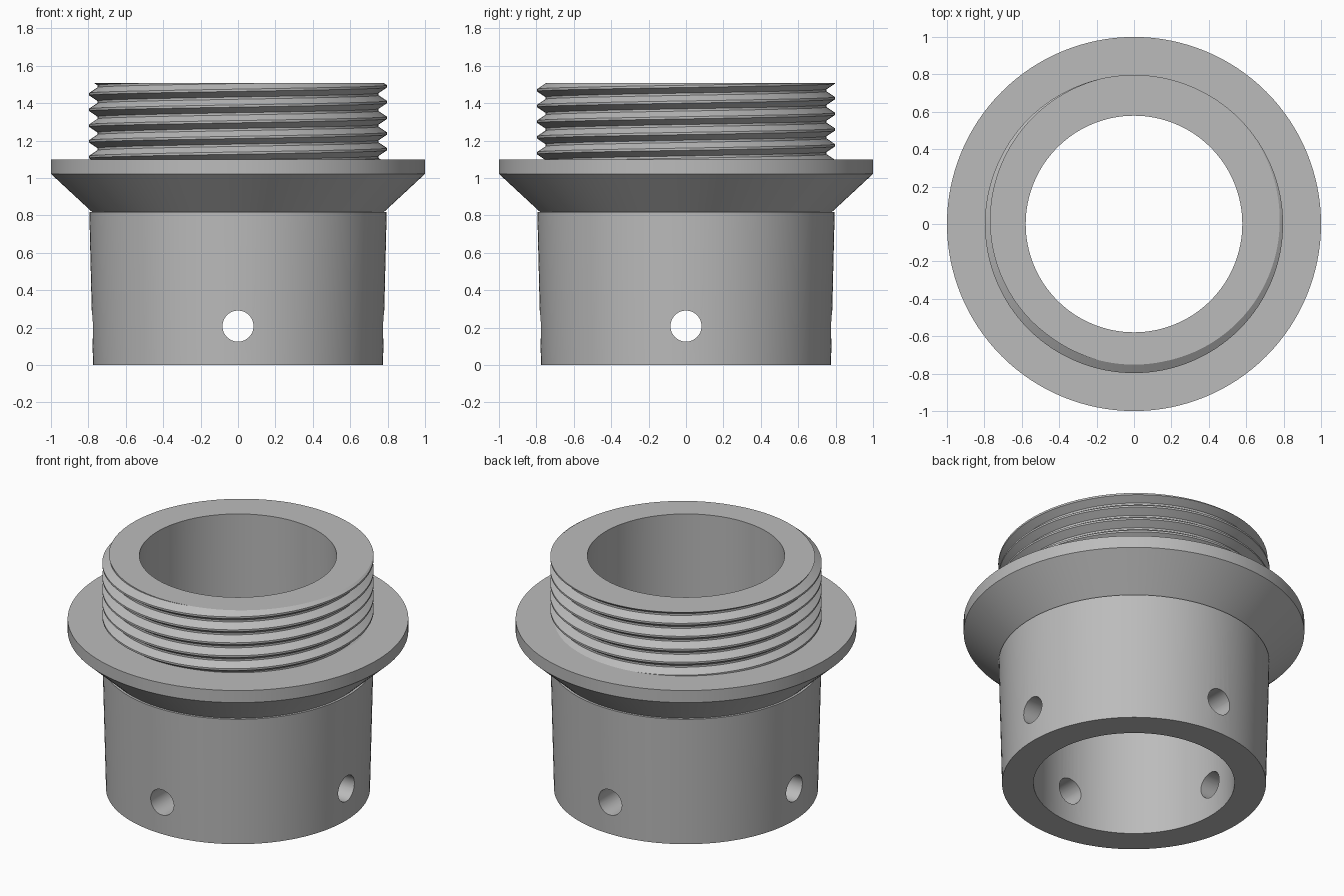
import bpy, bmesh
from math import sin, cos, pi, atan2, radians
from mathutils import Vector

cube = bpy.data.objects.get("Cube")
if cube:
    bpy.data.objects.remove(cube, do_unlink=True)

SEGS = 128
TOP, SHOULDER = 1.508, 1.10
BORE_LOW, BORE_HIGH = 0.59, 0.579

grey = bpy.data.materials.new("plain grey")
grey.use_nodes = True
grey.diffuse_color = (0.5, 0.5, 0.5, 1)
grey.node_tree.nodes["Principled BSDF"].inputs["Base Color"].default_value = (0.5, 0.5, 0.5, 1)


def bore(z):
    return BORE_LOW + (BORE_HIGH - BORE_LOW) * z / TOP


def polar(r, a, z):
    return Vector((r * cos(a), r * sin(a), z))


def finish(bm, name):
    bmesh.ops.recalc_face_normals(bm, faces=bm.faces[:])
    mesh = bpy.data.meshes.new(name)
    bm.to_mesh(mesh)
    bm.free()
    mesh.materials.append(grey)
    obj = bpy.data.objects.new(name, mesh)
    bpy.context.collection.objects.link(obj)
    return obj


def smooth(obj):
    bpy.ops.object.select_all(action="DESELECT")
    obj.select_set(True)
    bpy.context.view_layer.objects.active = obj
    bpy.ops.object.shade_smooth_by_angle(angle=radians(25))


# Sleeve and flange: one closed profile turned around z
profile = [(bore(0), 0), (0.775, 0), (0.795, 0.818), (0.78, 0.818),
           (1.0, 1.022), (1.0, SHOULDER), (bore(SHOULDER), SHOULDER)]
bm = bmesh.new()
rings = [[bm.verts.new(polar(r, 2 * pi * i / SEGS, z)) for r, z in profile]
         for i in range(SEGS)]
for i in range(SEGS):
    a, b = rings[i], rings[(i + 1) % SEGS]
    for j in range(len(profile)):
        k = (j + 1) % len(profile)
        bm.faces.new((a[j], b[j], b[k], a[k]))
body = finish(bm, "sleeve_and_flange")

# Cross-drilled pin holes, front to back and side to side
for name, rot in (("hole_cutter_x", (0, pi / 2, 0)), ("hole_cutter_y", (pi / 2, 0, 0))):
    for side in (-1, 1):
        bm = bmesh.new()
        bmesh.ops.create_cone(bm, cap_ends=True, segments=48,
                              radius1=0.083, radius2=0.083, depth=0.6)
        cutter = finish(bm, name)
        cutter.rotation_euler = rot
        cutter.location = (0.7 * side, 0, 0.208) if rot[1] else (0, 0.7 * side, 0.208)
        cutter.hide_render = True
        cutter.hide_viewport = True
        cutter.display_type = "WIRE"
        cut = body.modifiers.new("pin hole", "BOOLEAN")
        cut.operation, cut.solver, cut.object = "DIFFERENCE", "EXACT", cutter

# Apply the holes so that shading sees their sharp rims
bpy.context.view_layer.update()
evaluated = body.evaluated_get(bpy.context.evaluated_depsgraph_get())
drilled = bpy.data.meshes.new_from_object(evaluated)
body.modifiers.clear()
body.data = drilled
for obj in [o for o in bpy.data.objects if o.name.startswith("hole_cutter")]:
    bpy.data.objects.remove(obj, do_unlink=True)
smooth(body)

# Threaded neck: a helical ribbon with a truncated V section
PITCH, CREST, ROOT, FLAT = 0.084, 0.797, 0.752, 0.006
TURNS = 8
section = [(ROOT, -PITCH / 2), (ROOT, FLAT - PITCH / 2), (CREST, -FLAT),
           (CREST, FLAT), (ROOT, PITCH / 2 - FLAT), (ROOT, PITCH / 2)]
start = 1.49 - 6 * PITCH
bm = bmesh.new()
previous = None
for i in range(SEGS * TURNS + 1):
    turn = i / SEGS
    column = [bm.verts.new(polar(r, 2 * pi * turn, start + PITCH * turn + dz))
              for r, dz in section]
    if previous:
        for j in range(len(section) - 1):
            bm.faces.new((previous[j], column[j], column[j + 1], previous[j + 1]))
    previous = column
bmesh.ops.remove_doubles(bm, verts=bm.verts[:], dist=0.0002)

# Trim the thread flat at the shoulder and at the rim
for z, up in ((SHOULDER, -1), (TOP, 1)):
    cut = bmesh.ops.bisect_plane(bm, geom=bm.verts[:] + bm.edges[:] + bm.faces[:],
                                 dist=0.00001, plane_co=(0, 0, z),
                                 plane_no=(0, 0, up), clear_outer=True)

# Rim face, then the bore wall down to the shoulder
edges = [e for e in bm.edges if e.is_boundary
         and all(abs(v.co.z - TOP) < 0.0005 for v in e.verts)]
for z in (TOP, SHOULDER):
    new = bmesh.ops.extrude_edge_only(bm, edges=edges)["geom"]
    edges = [g for g in new if isinstance(g, bmesh.types.BMEdge)]
    for v in {v for e in edges for v in e.verts}:
        v.co = polar(bore(z), atan2(v.co.y, v.co.x), z)
neck = finish(bm, "threaded_neck")
smooth(neck)
